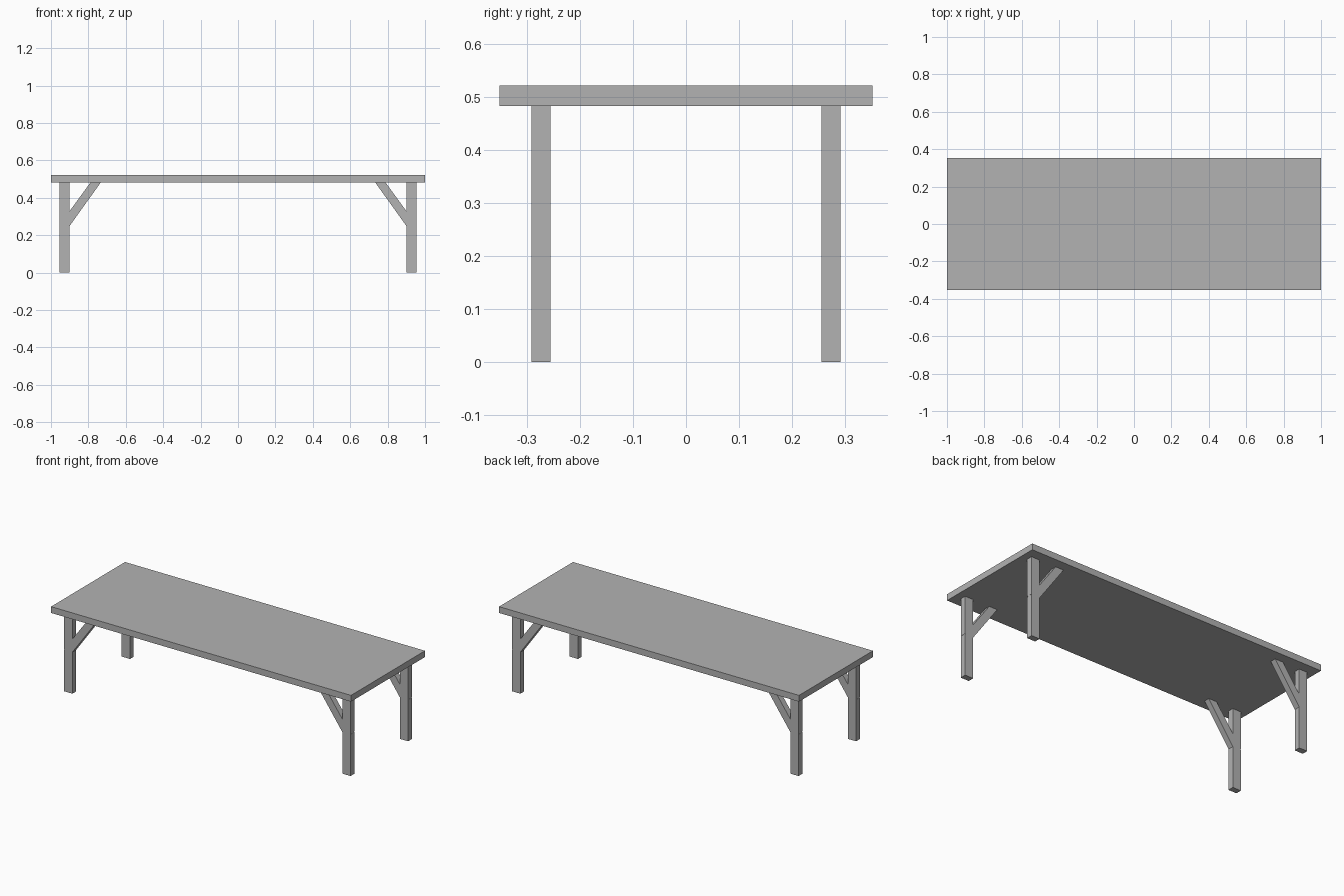
import bpy
import bmesh

cube = bpy.data.objects.get("Cube")
if cube:
    bpy.data.objects.remove(cube, do_unlink=True)

grey = bpy.data.materials.new("plain_grey")
grey.use_nodes = True
grey.diffuse_color = (0.45, 0.45, 0.45, 1)
grey.node_tree.nodes["Principled BSDF"].inputs["Base Color"].default_value = grey.diffuse_color

TOP, UNDER = 0.521, 0.483          # tabletop heights
HALF_LENGTH, HALF_WIDTH = 1.0, 0.352
LEG_IN, LEG_OUT = 0.90, 0.955      # leg extent along x
LEG_Y = (0.256, 0.292)             # leg extent along y
SEAM, SEAM_TOP, SEAM_DEPTH = 0.25, 0.255, 0.001


def extrude_profile(name, profile, y0, y1):
    """Solid made from an (x, z) outline swept from y0 to y1."""
    bm = bmesh.new()
    face = bm.faces.new([bm.verts.new((x, y0, z)) for x, z in profile])
    swept = bmesh.ops.extrude_face_region(bm, geom=[face])["geom"]
    verts = [v for v in swept if isinstance(v, bmesh.types.BMVert)]
    bmesh.ops.translate(bm, verts=verts, vec=(0, y1 - y0, 0))
    bmesh.ops.recalc_face_normals(bm, faces=bm.faces)
    mesh = bpy.data.meshes.new(name)
    bm.to_mesh(mesh)
    bm.free()
    mesh.materials.append(grey)
    obj = bpy.data.objects.new(name, mesh)
    bpy.context.collection.objects.link(obj)
    return obj


# Tabletop slab
extrude_profile("tabletop", [(-HALF_LENGTH, UNDER), (HALF_LENGTH, UNDER),
                             (HALF_LENGTH, TOP), (-HALF_LENGTH, TOP)],
                -HALF_WIDTH, HALF_WIDTH)

# Post with a hairline seam on its outer face, and its diagonal brace
groove = LEG_OUT - SEAM_DEPTH
leg = [(LEG_IN, 0), (LEG_OUT, 0), (LEG_OUT, SEAM), (groove, SEAM),
       (groove, SEAM_TOP), (LEG_OUT, SEAM_TOP), (LEG_OUT, UNDER), (LEG_IN, UNDER)]
brace = [(LEG_IN, SEAM), (LEG_IN, 0.329), (0.788, UNDER), (0.733, UNDER)]

# One set per corner
for end, sx in (("left", 1), ("right", -1)):
    for side, sy in (("front", -1), ("back", 1)):
        for part, outline in (("leg", leg), ("brace", brace)):
            extrude_profile(f"{side}_{end}_{part}",
                            [(sx * x, z) for x, z in outline],
                            sy * LEG_Y[0], sy * LEG_Y[1])
